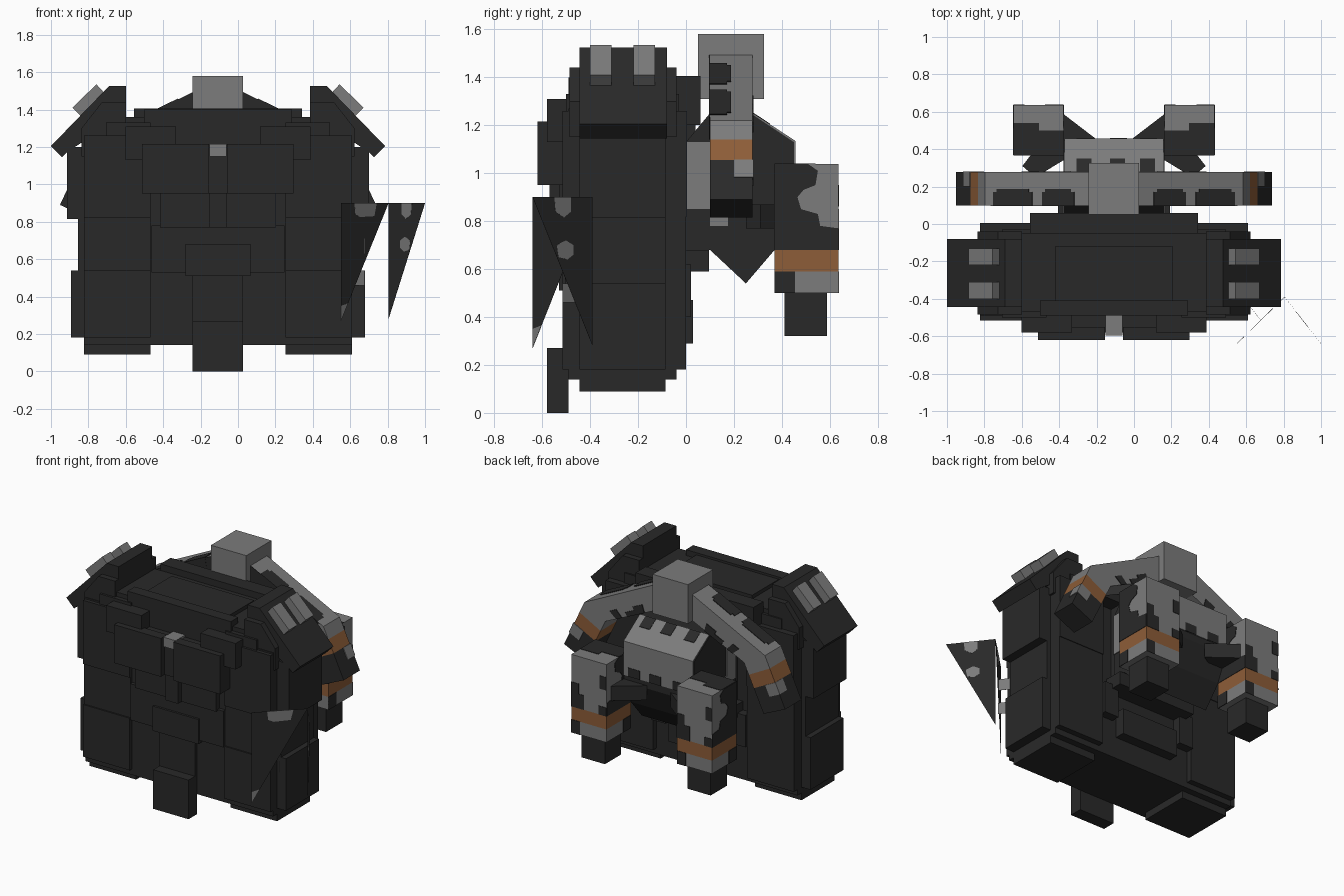
import bpy, bmesh
from mathutils import Vector

cube = bpy.data.objects.get("Cube")
if cube:
    bpy.data.objects.remove(cube, do_unlink=True)

CX = -0.107  # symmetry plane of the body


def material(name, rgb):
    m = bpy.data.materials.new(name)
    m.use_nodes = True
    m.diffuse_color = (*rgb, 1)
    bsdf = next(n for n in m.node_tree.nodes if n.type == 'BSDF_PRINCIPLED')
    bsdf.inputs["Base Color"].default_value = (*rgb, 1)
    bsdf.inputs["Roughness"].default_value = 0.8
    return m


DARK = material("charcoal", (0.022, 0.022, 0.022))
GREY = material("mid grey", (0.2, 0.2, 0.2))
ORANGE = material("burnt orange", (0.27, 0.11, 0.04))


def loft(name, low, high, mat):
    """Closed solid between two matching loops of points."""
    bm = bmesh.new()
    a = [bm.verts.new(p) for p in low]
    b = [bm.verts.new(p) for p in high]
    bm.faces.new(a)
    bm.faces.new(b)
    for i in range(len(a)):
        j = (i + 1) % len(a)
        bm.faces.new((a[i], a[j], b[j], b[i]))
    bmesh.ops.recalc_face_normals(bm, faces=bm.faces)
    me = bpy.data.meshes.new(name)
    bm.to_mesh(me)
    bm.free()
    me.materials.append(mat)
    ob = bpy.data.objects.new(name, me)
    bpy.context.collection.objects.link(ob)
    return ob


def pair(name, profile, y0, y1, mat):
    """Mirrored profile of (distance from centre, z), extruded in y."""
    for side, s in (("left", 1), ("right", -1)):
        loops = [[(CX + s * u, y, z) for u, z in profile] for y in (y0, y1)]
        loft(side + "_" + name, *loops, mat)


def pair_box(name, u0, u1, y0, y1, z0, z1, mat=DARK):
    pair(name, [(u0, z0), (u1, z0), (u1, z1), (u0, z1)], y0, y1, mat)


def across(name, profile, u0, u1, mat):
    """Profile of (y, z) extruded in x."""
    loft(name, *[[(CX + u, y, z) for y, z in profile] for u in (u0, u1)], mat)


def mid_box(name, half, y0, y1, z0, z1, mat=DARK):
    across(name, [(y0, z0), (y1, z0), (y1, z1), (y0, z1)], -half, half, mat)


# Torso core and waist
mid_box("torso_core", 0.717, -0.49, -0.04, 0.14, 1.27)
mid_box("collar", 0.5, -0.47, -0.05, 1.2, 1.36)
mid_box("collar_front", 0.395, -0.49, -0.41, 1.2, 1.4)
mid_box("neck_cap", 0.315, -0.41, -0.12, 1.3, 1.385)
mid_box("waist", 0.31, -0.53, -0.4, 0.77, 1.0)
mid_box("belt", 0.355, -0.515, -0.4, 0.53, 0.78)
mid_box("loin_upper", 0.175, -0.53, -0.45, 0.51, 0.68)
mid_box("loin_middle", 0.135, -0.51, -0.45, 0.2, 0.51)
mid_box("loin_lower", 0.135, -0.58, -0.49, 0.0, 0.27)
mid_box("buckle", 0.048, -0.57, -0.5, 0.77, 0.98)

# Chest plates and clasp
mid_box("chest_base", 0.405, -0.58, -0.45, 0.95, 1.2)
pair_box("chest_plate", 0.048, 0.405, -0.62, -0.55, 0.95, 1.215)
pair_box("chest_pad", 0.225, 0.495, -0.58, -0.45, 1.13, 1.31)
mid_box("clasp", 0.046, -0.595, -0.48, 1.15, 1.215, GREY)

# Legs, sides and arms
pair_box("foot", 0.36, 0.717, -0.445, -0.085, 0.09, 0.3)
pair_box("thigh", 0.36, 0.717, -0.515, 0.0, 0.18, 0.54)
pair_box("thigh_side", 0.7, 0.785, -0.445, -0.085, 0.18, 0.54)
pair_box("hip", 0.36, 0.717, -0.505, 0.0, 0.54, 0.82)
pair_box("hip_side", 0.7, 0.748, -0.445, -0.085, 0.54, 0.82)
pair_box("upper_arm", 0.36, 0.808, -0.445, -0.085, 0.815, 1.2)
pair_box("arm_block", 0.36, 0.717, -0.515, 0.005, 0.82, 1.26)
pair_box("shoulder_front", 0.36, 0.6, -0.5, -0.03, 1.2, 1.33)

# Angled shoulder guards with studs
pair("shoulder_base", [(0.493, 1.44), (0.62, 1.44), (0.73, 1.3),
                       (0.73, 1.15), (0.493, 1.15)], -0.485, -0.04, DARK)
pair("shoulder_guard", [(0.493, 1.525), (0.583, 1.525), (0.893, 1.205),
                        (0.835, 1.145), (0.81, 1.17), (0.493, 1.38)], -0.445, -0.08, DARK)
for y in (-0.4, -0.22):
    pair("shoulder_stud", [(0.778, 1.41), (0.65, 1.535), (0.6, 1.48), (0.73, 1.36)],
         y, y + 0.09, GREY)

# Back plates
mid_box("back_plate", 0.45, -0.05, 0.06, 1.2, 1.405)
mid_box("back_lower", 0.26, -0.05, 0.04, 0.68, 1.2)
mid_box("back_belt", 0.3, -0.05, 0.095, 0.59, 0.68)
mid_box("back_skirt", 0.22, -0.05, 0.03, 0.29, 0.47)
pair_box("back_panel", 0.25, 0.36, -0.05, 0.02, 0.4, 0.62)


# Folded paper-thin fins beside the left leg
def sheet(name, a, b, poly, thick, mat):
    """Upright sheet over the line a-b, outlined by (fraction along it, z)."""
    a, b = Vector((*a, 0)), Vector((*b, 0))
    n = (b - a).cross(Vector((0, 0, 1))).normalized() * thick
    pts = [a.lerp(b, s) + Vector((0, 0, z)) for s, z in poly]
    loft(name, [p - n for p in pts], [p + n for p in pts], mat)


def fin(name, a, b, tip_z, patches):
    sheet(name, a, b, [(0, tip_z), (1, 0.9), (0, 0.9)], 0.0003, DARK)
    for poly in patches:
        sheet(name + "_patch", a, b, poly, 0.0012, GREY)


fin("front_fin", (0.55, -0.64), (0.805, -0.39), 0.27,
    [[(0, 0.27), (0.15, 0.365), (0, 0.35)],
     [(0.28, 0.9), (0.3, 0.84), (0.4, 0.825), (0.7, 0.83), (0.75, 0.9)]])
fin("side_fin", (0.805, -0.39), (1.0, -0.64), 0.28,
    [[(0.36, 0.9), (0.36, 0.84), (0.48, 0.815), (0.62, 0.84), (0.64, 0.9)],
     [(0.32, 0.7), (0.32, 0.66), (0.42, 0.64), (0.57, 0.65), (0.6, 0.7), (0.45, 0.72)]])
for z in (0.46, 0.63):
    sheet("fin_tab", (0.62, -0.44), (0.678, -0.515),
          [(0, z), (1, z), (1, z + 0.08), (0, z + 0.08)], 0.0006, GREY)

# Rear pack: head, bent arms
mid_box("pack_head", 0.135, 0.05, 0.325, 1.31, 1.58, GREY)
A, B, C = Vector((0.1, 1.51)), Vector((0.69, 1.22)), Vector((0.845, 0.89))
A2, B2, C2 = Vector((0.1, 1.33)), Vector((0.53, 1.13)), Vector((0.68, 0.815))


def arm_part(name, p, q, p2, q2, t0, t1, mat, y0=0.1, y1=0.277, d0=0.0, d1=1.0):
    """Slice of an arm from t0 to t1 along it, and d0 to d1 through it."""
    o, o1 = p.lerp(q, t0), p.lerp(q, t1)
    i, i1 = p2.lerp(q2, t0), p2.lerp(q2, t1)
    pair(name, [o.lerp(i, d0), o1.lerp(i1, d0), o1.lerp(i1, d1), o.lerp(i, d1)], y0, y1, mat)


UP, LOW = (A, B, A2, B2), (B, C, B2, C2)
arm_part("pack_arm", *UP, 0, 1, GREY)
arm_part("pack_elbow", *LOW, 0, 0.24, GREY)
arm_part("pack_arm_band", *LOW, 0.24, 0.5, ORANGE)
arm_part("pack_forearm", *LOW, 0.5, 1, DARK)
arm_part("forearm_patch", *LOW, 0.5, 0.72, GREY, 0.2, 0.281, -0.03, 0.45)
arm_part("arm_front_camo", *UP, 0, 0.95, DARK, 0.096, 0.1)
for t0, t1, y in ((0.19, 0.48, 0.17), (0.22, 0.45, 0.188), (0.57, 0.92, 0.17), (0.6, 0.89, 0.188)):
    arm_part("arm_top_camo", *UP, t0, t1, DARK, 0.095, y, -0.03, 0.35)
for t0, t1, d0, d1 in ((0.3, 0.45, 0.65, 1), (0.4, 0.6, 0.8, 1), (0.7, 0.8, 0.6, 1)):
    arm_part("arm_back_camo", *UP, t0, t1, DARK, 0.27, 0.282, d0, d1)

# Rear pack body: dark wedge with a camouflaged roof and back
across("pack_body", [(0.0, 1.13), (0.1, 1.25), (0.27, 1.25), (0.45, 1.13), (0.45, 0.85), (0.37, 0.68),
                     (0.25, 0.54), (0.1, 0.68), (0.0, 0.68)], -0.27, 0.27, DARK)
across("pack_roof", [(0.28, 1.25), (0.456, 1.135), (0.456, 0.9), (0.448, 0.9), (0.448, 1.13),
                     (0.28, 1.24)], -0.265, 0.265, GREY)
for u in (-0.2, -0.02, 0.14):
    across("roof_camo", [(0.28, 1.253), (0.35, 1.207), (0.35, 1.198), (0.28, 1.244)], u, u + 0.08, DARK)
    across("back_camo", [(0.45, 0.9), (0.459, 0.9), (0.459, 0.96), (0.45, 0.96)], u, u + 0.09, DARK)
pair_box("pack_flank", 0.27, 0.276, 0.0, 0.1, 0.85, 1.13, GREY)
pair_box("pack_flank_spot", 0.27, 0.276, 0.1, 0.175, 0.78, 0.9, GREY)

# Diagonal hips joining pack body and legs
for s in (1, -1):
    plan = [(0.49, 0.31), (0.42, 0.25), (0.09, 0.45), (0.273, 0.59)]
    loft("pack_hip", *[[(CX + s * u, y, z) for u, y in plan] for z in (0.77, 0.87)], DARK)

# Pack legs
U0, U1, Y0, Y1 = 0.27, 0.538, 0.37, 0.636
pair_box("pack_leg", U0, U1, Y0, Y1, 0.68, 1.038, GREY)
pair_box("pack_leg_band", U0, U1, Y0, Y1, 0.59, 0.68, ORANGE)
pair_box("pack_shin", U0, U1, Y0, Y1, 0.5, 0.59, GREY)
pair_box("pack_foot", 0.315, 0.493, 0.41, 0.588, 0.32, 0.5)
E = 0.003
side_camo = [(Y0, 0.68), (Y1, 0.68), (Y1, 0.77), (0.56, 0.78), (0.55, 0.83), (0.48, 0.85), (0.465, 0.9),
             (0.49, 0.93), (0.54, 0.95), (0.55, 1.01), (0.51, 1.038), (Y0, 1.038)]
shin_camo = [(Y0, 0.5), (0.455, 0.5), (0.455, 0.59), (Y0, 0.59)]
for u in (-U1, -U0, U0, U1):
    across("leg_side_camo", side_camo, u - E, u + E, DARK)
    across("shin_side_camo", shin_camo, u - E, u + E, DARK)

# Rear camouflage is the same, not mirrored, on both legs
for u in (-U1, U0):
    for d0, d1, z0, z1 in ((0.17, 0.268, 0.68, 0.78), (0.21, 0.268, 0.78, 0.85),
                           (0.0, 0.06, 0.68, 0.74), (0.0, 0.05, 0.86, 0.95), (0.2, 0.268, 0.5, 0.59)):
        across("leg_back_camo", [(Y1, z0), (Y1 + E, z0), (Y1 + E, z1), (Y1, z1)], u + d0, u + d1, DARK)
pair_box("leg_front_camo", U0, U1, Y0 - E, Y0, 0.68, 1.038)
pair_box("leg_top_camo", U0, 0.4, Y0, 0.5, 1.038, 1.038 + E)
pair_box("leg_top_camo_edge", 0.4, U1, Y0, 0.54, 1.038, 1.038 + E)
